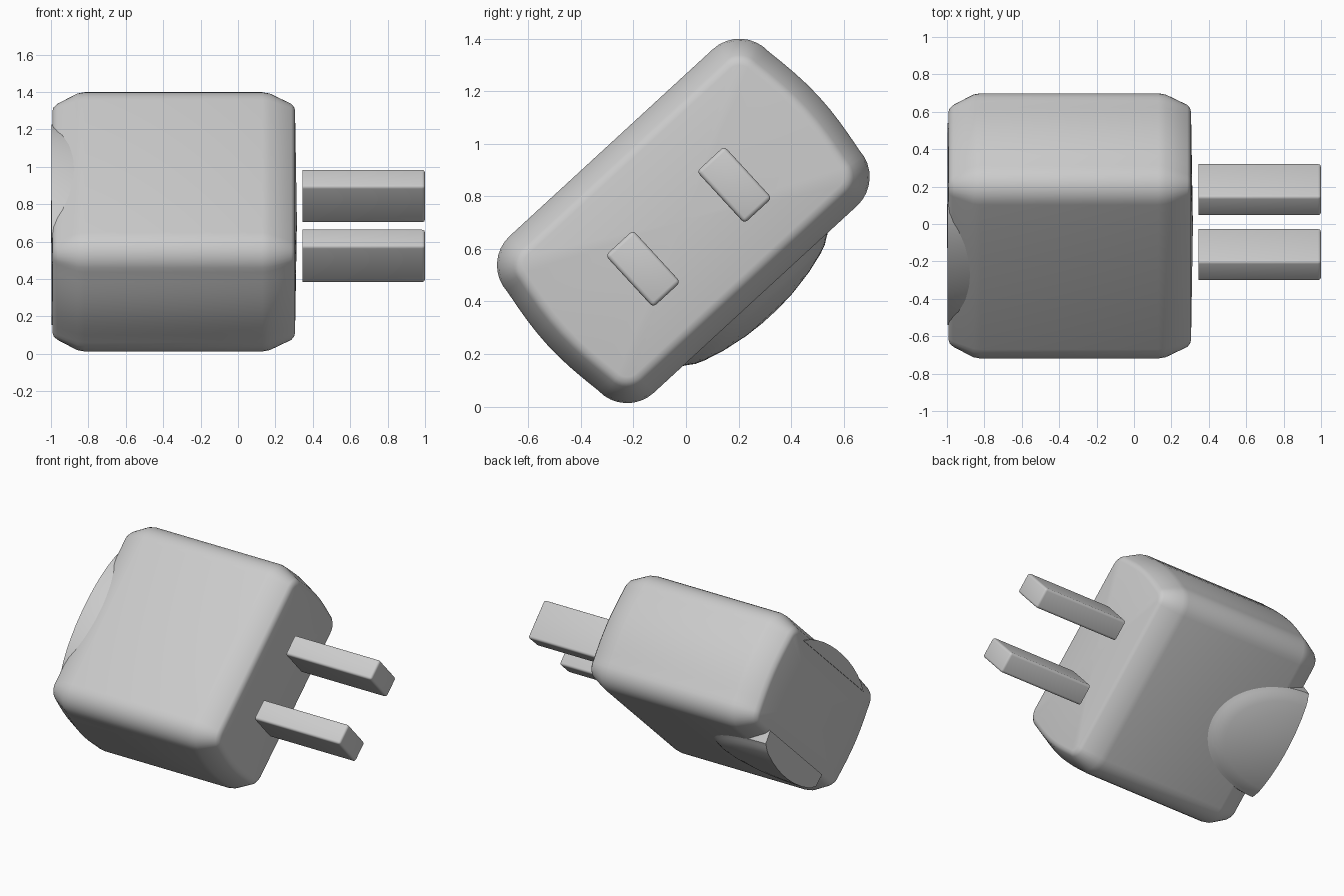
import bpy, bmesh
from math import sin, cos, pi, radians

if "Cube" in bpy.data.objects:
    bpy.data.objects.remove(bpy.data.objects["Cube"], do_unlink=True)

TILT = radians(42.6)
HALF_U, V_LOW, V_HIGH = 0.525, -0.24, 0.27   # corner centres of the body section


def finish(name, bm, angle=35):
    """Turn a bmesh into a smooth-shaded object, tilted about x."""
    bmesh.ops.recalc_face_normals(bm, faces=bm.faces)
    mesh = bpy.data.meshes.new(name)
    bm.to_mesh(mesh)
    bm.free()
    obj = bpy.data.objects.new(name, mesh)
    bpy.context.collection.objects.link(obj)
    obj.rotation_euler.x = TILT
    obj.location.z = 0.695
    bpy.ops.object.select_all(action='DESELECT')
    obj.select_set(True)
    bpy.context.view_layer.objects.active = obj
    bpy.ops.object.shade_smooth_by_angle(angle=radians(angle))
    return obj


def bridge(bm, rings, closed=True):
    for a, b in zip(rings, rings[1:]):
        n = len(a)
        for i in range(n if closed else n - 1):
            j = (i + 1) % n
            bm.faces.new((a[i], a[j], b[j], b[i]))


def section(r, steps=8, side_steps=8):
    """Rounded rectangle with gently bowed short ends."""
    corners = [(HALF_U, V_HIGH, 0), (-HALF_U, V_HIGH, 1),
               (-HALF_U, V_LOW, 2), (HALF_U, V_LOW, 3)]
    pts = []
    for cu, cv, quarter in corners:
        for i in range(steps + 1):
            a = (quarter + i / steps) * pi / 2
            pts.append((cu + r * cos(a), cv + r * sin(a)))
        if quarter in (1, 3):
            sign = -1 if quarter == 1 else 1
            for i in range(1, side_steps):
                t = i / side_steps
                v = V_HIGH + (V_LOW - V_HIGH) * (t if sign < 0 else 1 - t)
                pts.append((sign * (HALF_U + r + 0.025 * sin(pi * t)), v))
    return pts


# Body: one section lofted along x, tapering at both ends
bm = bmesh.new()
stations = [(0.305, 0.05), (0.3, 0.07), (0.285, 0.088), (0.17, 0.143), (0.13, 0.15),
            (-0.82, 0.15), (-0.86, 0.143), (-0.965, 0.088), (-0.985, 0.07), (-0.992, 0.05)]
rings = [[bm.verts.new((x, u, v)) for u, v in section(r)] for x, r in stations]
bridge(bm, rings)
for ring, x in ((rings[0], 0.315), (rings[-1], -1.0)):
    tip = bm.verts.new((x, 0, (V_LOW + V_HIGH) / 2))
    for i, vert in enumerate(ring):
        bm.faces.new((vert, ring[(i + 1) % len(ring)], tip))
finish("charger_body", bm)


# Finger grips: half domes at the rear end of each broad face
def grip(name, profile, stretch, x_end=-0.997, steps=32):
    bm = bmesh.new()
    rings = []
    for radius, v in profile:
        rings.append([bm.verts.new((x_end + radius * stretch * sin(pi * i / steps),
                                    radius * cos(pi * i / steps), v))
                      for i in range(steps + 1)])
    bridge(bm, rings, closed=False)
    top = bm.verts.new((x_end, 0, profile[0][1]))
    for a, b in zip(rings[0], rings[0][1:]):
        bm.faces.new((a, b, top))
    # flat rear wall and inner floor
    bm.faces.new([r[0] for r in rings] + [r[-1] for r in reversed(rings)] + [top])
    bm.faces.new(rings[-1])
    return finish(name, bm)


grip("lower_grip", [(0.04, -0.475), (0.12, -0.469), (0.22, -0.452), (0.3, -0.43),
                    (0.335, -0.416), (0.355, -0.402), (0.378, -0.388), (0.39, -0.3)], 1.5)
grip("upper_grip", [(0.04, 0.408), (0.13, 0.403), (0.22, 0.39), (0.3, 0.372),
                    (0.38, 0.345), (0.45, 0.31)], 1.0)

# Prongs: bars with softened edges, left square at the body end
for name, u in (("upper_prong", 0.236), ("lower_prong", -0.236)):
    bm = bmesh.new()
    bmesh.ops.create_cube(bm, size=1)
    for vert in bm.verts:
        vert.co.x = 0.672 + vert.co.x * 0.656
        vert.co.y = u + vert.co.y * 0.142
        vert.co.z = -0.015 + vert.co.z * 0.268
    soft = [e for e in bm.edges if max(v.co.x for v in e.verts) > 0.9]
    bmesh.ops.bevel(bm, geom=soft, offset=0.016, segments=3, profile=0.5, affect='EDGES')
    finish(name, bm)
